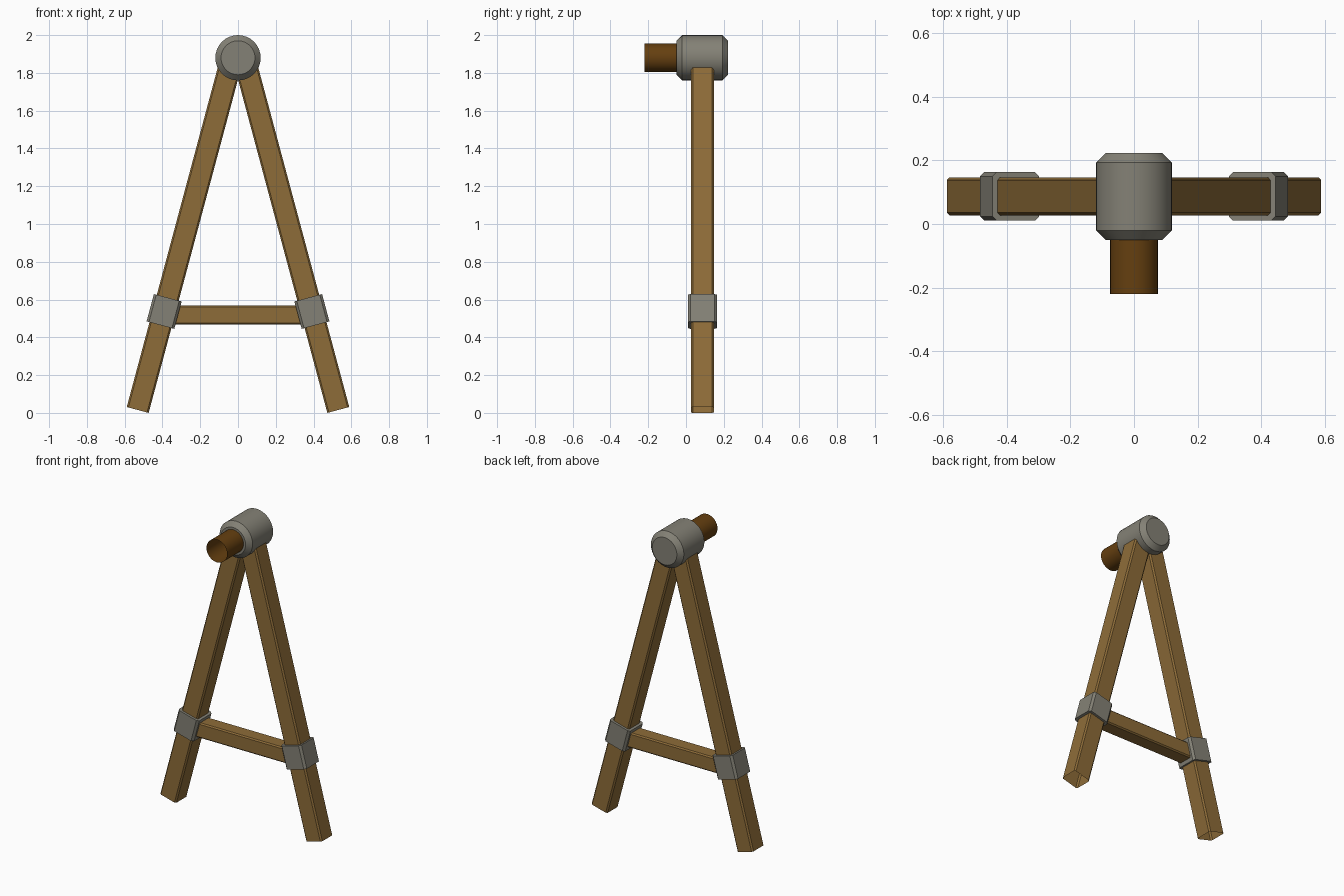
import bpy, bmesh, math
from mathutils import Matrix, Vector

if "Cube" in bpy.data.objects:
    bpy.data.objects.remove(bpy.data.objects["Cube"])

YC = 0.087          # depth centre of the frame
TILT = math.radians(15)


def material(name, rgb):
    m = bpy.data.materials.new(name)
    m.diffuse_color = (*rgb, 1)
    m.use_nodes = True
    m.node_tree.nodes["Principled BSDF"].inputs["Base Color"].default_value = m.diffuse_color
    return m


WOOD = material("wood", (0.27, 0.15, 0.04))
DARK = material("dark_wood", (0.13, 0.05, 0.005))
METAL = material("metal", (0.23, 0.22, 0.18))


def loft(name, rings, mat, caps, matrix, smooth=False):
    """Skin a stack of (profile, height) rings along local z."""
    bm = bmesh.new()
    loops = [[bm.verts.new((x, y, z)) for x, y in prof] for prof, z in rings]
    n = len(loops[0])
    for a, b in zip(loops, loops[1:]):
        for i in range(n):
            j = (i + 1) % n
            bm.faces.new((a[i], a[j], b[j], b[i]))
    if caps:
        bm.faces.new(loops[0][::-1])
        bm.faces.new(loops[-1])
    bm.transform(matrix)
    me = bpy.data.meshes.new(name)
    bm.to_mesh(me)
    bm.free()
    me.materials.append(mat)
    ob = bpy.data.objects.new(name, me)
    bpy.context.collection.objects.link(ob)
    if smooth:
        bpy.ops.object.select_all(action='DESELECT')
        ob.select_set(True)
        bpy.context.view_layer.objects.active = ob
        bpy.ops.object.shade_smooth_by_angle(angle=math.radians(30))
    return ob


def circle(r, n=32):
    return [(r * math.cos(2 * math.pi * i / n), r * math.sin(2 * math.pi * i / n)) for i in range(n)]


def square(w, c):
    """Square outline with chamfered corners."""
    h, k = w / 2, w / 2 - c
    return [(h, -k), (h, k), (k, h), (-k, h), (-h, k), (-h, -k), (-k, -h), (k, -h)]


# Hub with chamfered rims, and the open tube sticking out of its front
along_y = Matrix.Translation((0, 0, 1.88)) @ Matrix.Rotation(math.radians(-90), 4, 'X')
loft("hub", [(circle(0.09), -0.05), (circle(0.12), -0.02),
             (circle(0.12), 0.193), (circle(0.09), 0.223)], METAL, True, along_y, True)
loft("axle_tube", [(circle(0.075), -0.22), (circle(0.075), -0.045)], DARK, False, along_y, True)

# Leaning legs with a metal clamp on each
for side, s in (("left", -1), ("right", 1)):
    lean = Matrix.Translation((s * 0.531, YC, 0.0155)) @ Matrix.Rotation(-s * TILT, 4, 'Y')
    loft(side + "_leg", [(square(0.12, 0.009), 0), (square(0.12, 0.009), 1.88)], WOOD, False, lean)
    c = 0.54
    loft(side + "_clamp", [(square(0.152, 0.013), c - 0.075), (square(0.152, 0.013), c + 0.075)],
         METAL, True, lean)

# Crossbar between the clamps
along_x = Matrix.Translation((0, YC, 0.518)) @ Matrix.Rotation(math.radians(90), 4, 'Y')
loft("crossbar", [(square(0.1, 0.008), -0.38), (square(0.1, 0.008), 0.38)], WOOD, False, along_x)
